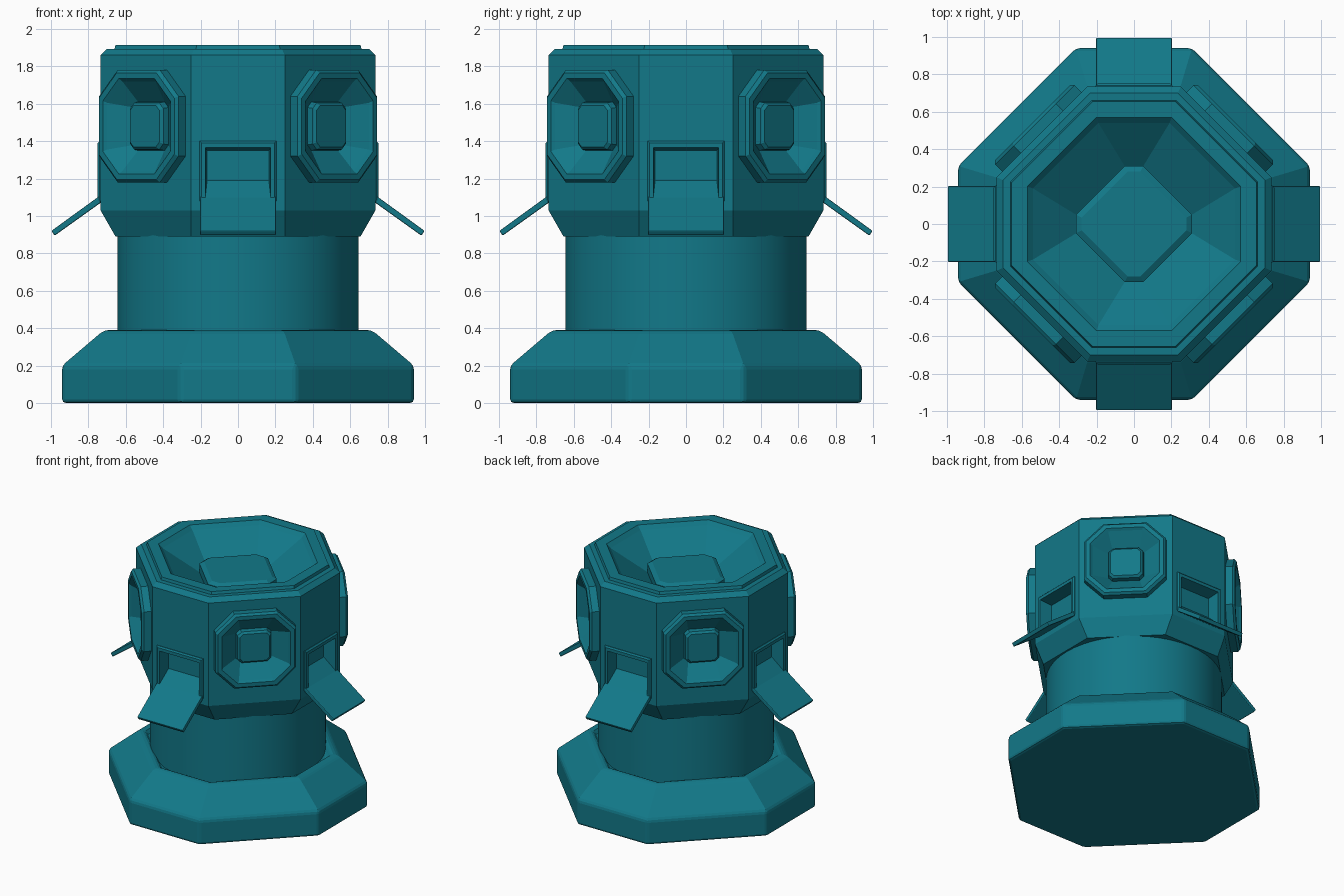
import bpy, bmesh, math
from mathutils import Matrix

cube = bpy.data.objects.get("Cube")
if cube:
    bpy.data.objects.remove(cube, do_unlink=True)

teal = bpy.data.materials.new("teal")
teal.use_nodes = True
COLOUR = (0.006, 0.19, 0.25, 1)
teal.diffuse_color = COLOUR
teal.node_tree.nodes["Principled BSDF"].inputs["Base Color"].default_value = COLOUR


def octagon(a, f, z):
    """Chamfered square: half size a, half length f of the straight sides."""
    return [(f, -a, z), (a, -f, z), (a, f, z), (f, a, z),
            (-f, a, z), (-a, f, z), (-a, -f, z), (-f, -a, z)]


def rectangle(u, low, high, r):
    """Upright rectangle facing the front at distance r."""
    return [(-u, -r, low), (u, -r, low), (u, -r, high), (-u, -r, high)]


def upright(a, f, r, height):
    """Octagon stood up to face the front at distance r."""
    return [(x, -r, y + height) for x, y, _ in octagon(a, f, 0)]


def loft(name, loops, angle=0, bevel=0):
    """Skin a closed solid through matching loops, turned about z."""
    bm = bmesh.new()
    rings = [[bm.verts.new(p) for p in loop] for loop in loops]
    n = len(rings[0])
    for a, b in zip(rings, rings[1:]):
        for i in range(n):
            j = (i + 1) % n
            bm.faces.new((a[i], a[j], b[j], b[i]))
    bm.faces.new(rings[0][::-1])
    bm.faces.new(rings[-1])
    bmesh.ops.recalc_face_normals(bm, faces=bm.faces)
    bm.transform(Matrix.Rotation(math.radians(angle), 4, 'Z'))
    mesh = bpy.data.meshes.new(name)
    bm.to_mesh(mesh)
    bm.free()
    mesh.materials.append(teal)
    ob = bpy.data.objects.new(name, mesh)
    bpy.context.collection.objects.link(ob)
    if bevel:
        mod = ob.modifiers.new("soft_edges", 'BEVEL')
        mod.width = bevel
        mod.segments = 2
        mod.limit_method = 'ANGLE'
    return ob


# Base with sloping shoulders and a shallow socket for the neck
loft("base", [octagon(*p) for p in (
    (0.94, 0.31, 0), (0.94, 0.31, 0.2), (0.74, 0.25, 0.37), (0.71, 0.24, 0.39),
    (0.67, 0.22, 0.39), (0.66, 0.21, 0.35))], bevel=0.02)

# Round neck
bpy.ops.mesh.primitive_cylinder_add(vertices=48, radius=0.643, depth=0.6,
                                    location=(0, 0, 0.61))
neck = bpy.context.object
neck.name = "neck"
neck.data.materials.append(teal)
bpy.ops.object.shade_smooth_by_angle()

# Head with raised rim, bowl and central block
head = loft("head", [octagon(*p) for p in (
    (0.655, 0.25, 0.89), (0.735, 0.25, 1.03), (0.735, 0.25, 1.86),
    (0.7, 0.235, 1.893), (0.66, 0.225, 1.893), (0.655, 0.22, 1.915),
    (0.57, 0.2, 1.915), (0.54, 0.19, 1.885), (0.31, 0.05, 1.7),
    (0.31, 0.05, 1.77), (0.28, 0.035, 1.79))])

PORT_HEIGHT = 1.48
cutters = []
for i, side in enumerate(("front", "left", "back", "right")):
    turn = 90 * i
    corner = turn + 45

    # Octagonal port on each diagonal face
    loft(f"port_{i + 1}", [upright(*p, PORT_HEIGHT) for p in (
        (0.3, 0.16, 0.62), (0.3, 0.16, 0.75), (0.285, 0.15, 0.767),
        (0.255, 0.135, 0.767), (0.24, 0.125, 0.75), (0.13, 0.1, 0.655),
        (0.125, 0.095, 0.69), (0.11, 0.085, 0.705))], corner)
    cutters.append(loft(f"port_cutter_{i + 1}", [
        upright(0.27, 0.14, r, PORT_HEIGHT) for r in (0.6, 0.85)], corner))

    # Framed recess on each straight face
    loft(f"{side}_vent_frame", [rectangle(*p) for p in (
        (0.205, 1.08, 1.4, 0.62), (0.205, 1.08, 1.4, 0.74),
        (0.195, 1.09, 1.39, 0.75), (0.175, 1.1, 1.365, 0.75),
        (0.165, 1.19, 1.35, 0.65))], turn)
    cutters.append(loft(f"vent_cutter_{i + 1}", [
        rectangle(0.19, 1.09, 1.38, r) for r in (0.6, 0.85)], turn))

    # Flap hanging outward below the recess
    section = ((0.735, 1.11), (0.75, 1.1), (0.998, 0.92), (0.98, 0.895), (0.735, 1.07))
    loft(f"{side}_flap", [[(u, -r, z) for r, z in section]
                          for u in (-0.203, 0.203)], turn, 0.006)

# Cut the openings behind the ports and vents
for cutter in cutters:
    cutter.hide_render = True
    cutter.hide_viewport = True
    mod = head.modifiers.new(cutter.name, 'BOOLEAN')
    mod.operation = 'DIFFERENCE'
    mod.solver = 'EXACT'
    mod.object = cutter
